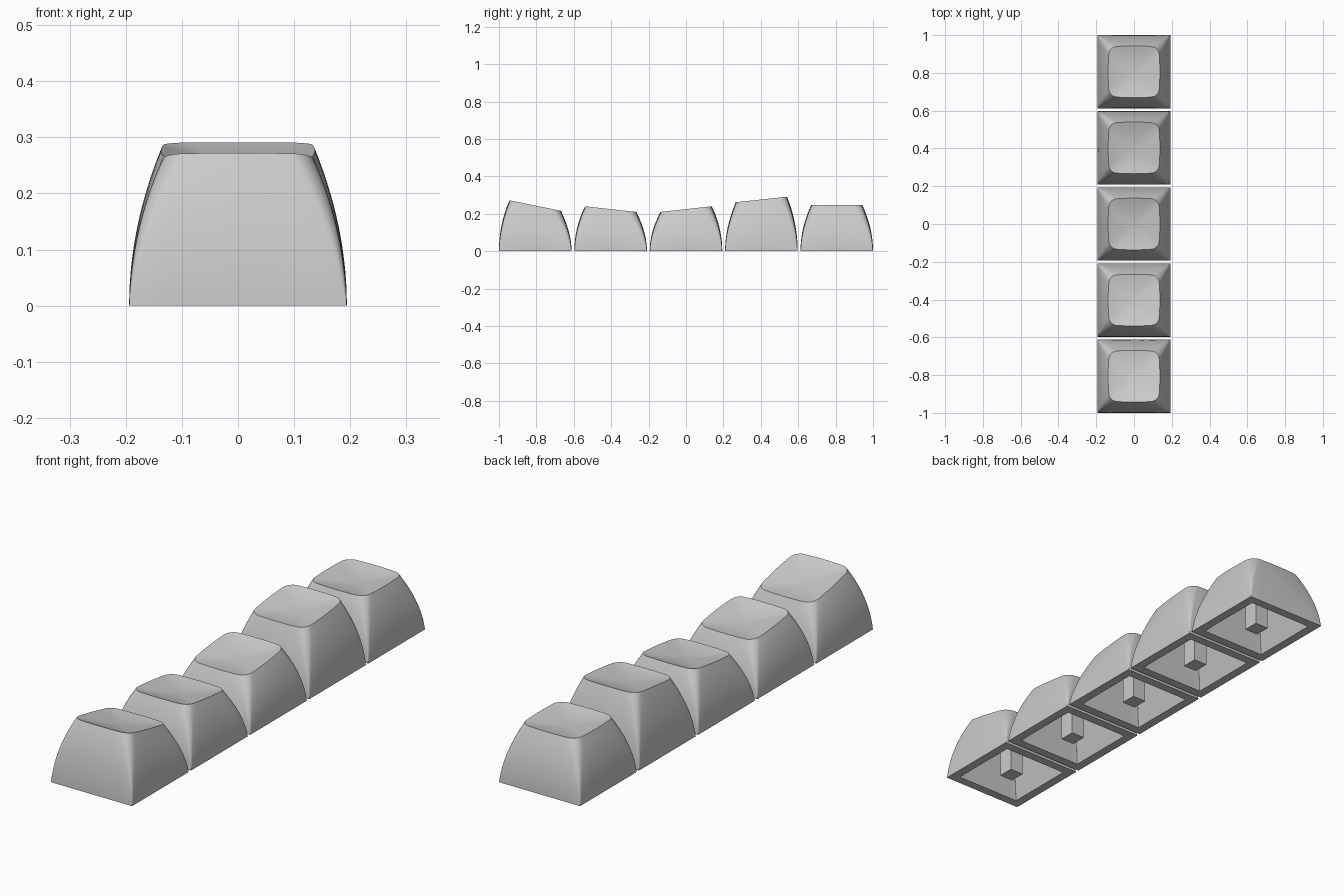
import bpy, bmesh, math

cube = bpy.data.objects.get("Cube")
if cube:
    bpy.data.objects.remove(cube, do_unlink=True)

grey = bpy.data.materials.new("light grey plastic")
grey.use_nodes = True
grey.diffuse_color = (0.6, 0.6, 0.6, 1)
grey.node_tree.nodes["Principled BSDF"].inputs["Base Color"].default_value = (0.6, 0.6, 0.6, 1)

PITCH, BASE, TOP = 0.403, 0.194, 0.137
CORNER_STEPS, SIDE_STEPS, WALL_STEPS, DISH_STEPS = 6, 8, 14, 8
CEILING, DISH = 0.165, 0.018


def section(half, radius, bow=0.0):
    """Rounded square outline with gently bowed sides, counter-clockwise."""
    pts, flat = [], half - radius
    for side in range(4):
        quarter = [(half, -flat + 2 * flat * i / SIDE_STEPS) for i in range(SIDE_STEPS)]
        for i in range(CORNER_STEPS):
            a = math.pi / 2 * i / CORNER_STEPS
            quarter.append((flat + radius * math.cos(a), flat + radius * math.sin(a)))
        for x, y in quarter:
            x, y = x * (1 - bow * (y / half) ** 2), y * (1 - bow * (x / half) ** 2)
            for _ in range(side):
                x, y = -y, x
            pts.append((x, y))
    return pts


def add_object(name, bm, y):
    bmesh.ops.recalc_face_normals(bm, faces=bm.faces)
    mesh = bpy.data.meshes.new(name)
    bm.to_mesh(mesh)
    bm.free()
    mesh.materials.append(grey)
    obj = bpy.data.objects.new(name, mesh)
    obj.location.y = y
    bpy.context.collection.objects.link(obj)
    return obj


def make_keycap(name, y, z_front, z_back):
    bm = bmesh.new()

    def height(py):
        return (z_front + z_back) / 2 + (z_back - z_front) * py / (2 * TOP)

    def ring(points, z_of):
        return [bm.verts.new((px, py, z_of(px, py))) for px, py in points]

    # Hollow underside, from the ceiling out to the bottom rim
    rings = [ring(section(0.10, 0.003), lambda px, py: CEILING),
             ring(section(0.155, 0.003), lambda px, py: 0)]
    # Curved outer walls rising to the slanted rim
    for i in range(WALL_STEPS + 1):
        t = i / WALL_STEPS
        outline = section(BASE - (BASE - TOP) * t * t, 0.002 + 0.036 * t, 0.05 * t)
        rings.append(ring(outline, lambda px, py: t * height(py)))
    # Dished top
    rim = section(TOP, 0.038, 0.05)
    for i in range(1, DISH_STEPS):
        s = 1 - i / DISH_STEPS
        rings.append(ring([(px * s, py * s) for px, py in rim],
                          lambda px, py: height(py) - DISH * (1 - s * s)))
    n = len(rim)
    for a, b in zip(rings, rings[1:]):
        for j in range(n):
            k = (j + 1) % n
            bm.faces.new((a[j], a[k], b[k], b[j]))
    bm.faces.new(rings[0])
    centre = bm.verts.new((0, 0, height(0) - DISH))
    for j in range(n):
        bm.faces.new((rings[-1][j], rings[-1][(j + 1) % n], centre))
    return add_object(name, bm, y)


def make_stem(name, y):
    bm = bmesh.new()
    bmesh.ops.create_cube(bm, size=1)
    for v in bm.verts:
        v.co.x *= 0.065
        v.co.y *= 0.07
        v.co.z = (v.co.z + 0.5) * CEILING
    return add_object(name, bm, y)


# Front and back rim heights of each row
rows = [(0.272, 0.216), (0.24, 0.21), (0.21, 0.24), (0.262, 0.291), (0.246, 0.246)]
caps = []
for i, (z_front, z_back) in enumerate(rows):
    y = (i - 2) * PITCH
    caps.append(make_keycap(f"keycap_{i + 1}", y, z_front, z_back))
    make_stem(f"stem_{i + 1}", y)

bpy.ops.object.select_all(action='DESELECT')
for cap in caps:
    cap.select_set(True)
bpy.context.view_layer.objects.active = caps[0]
bpy.ops.object.shade_smooth_by_angle(angle=math.radians(30))
